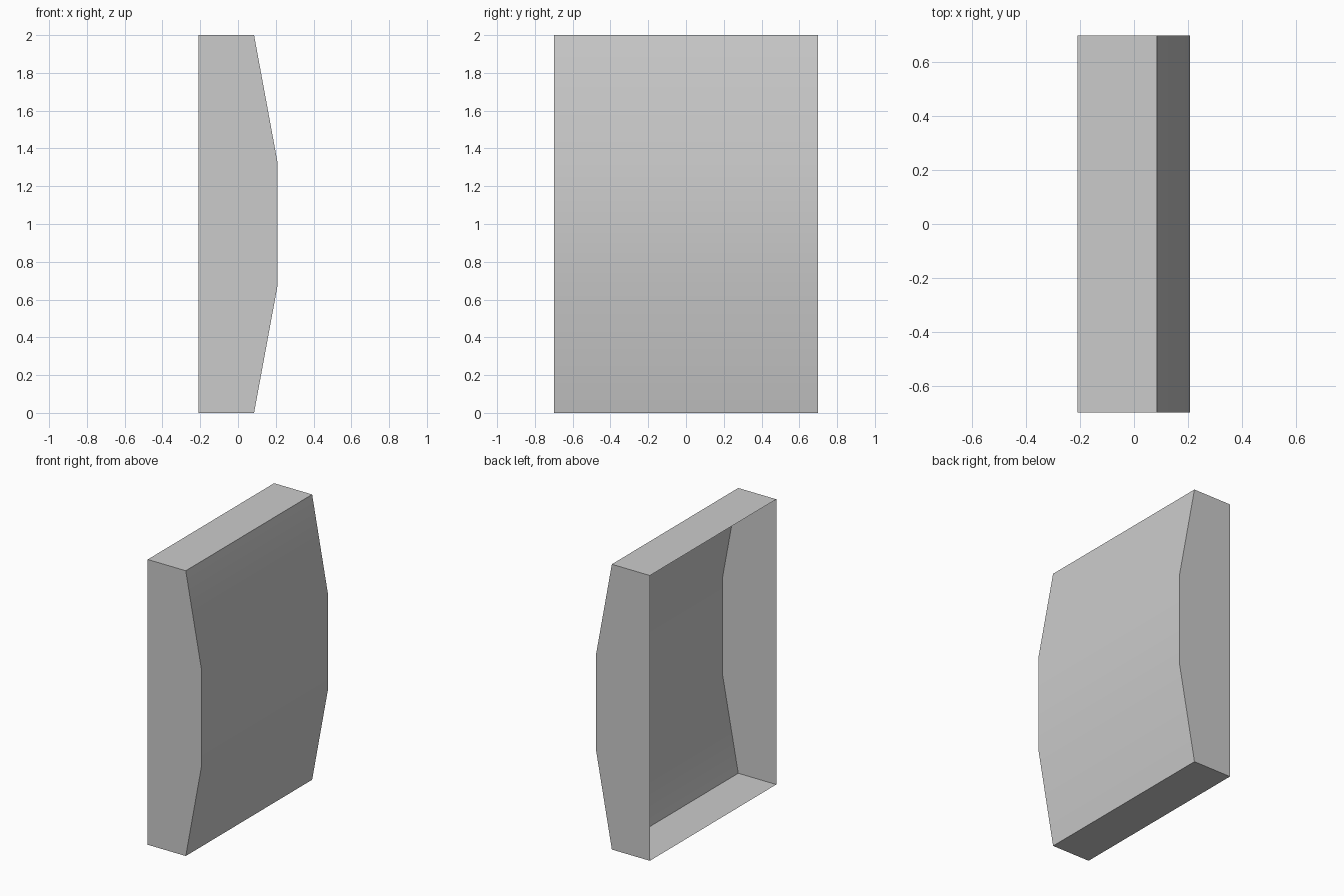
import bpy
import bmesh
from mathutils import Vector

if "Cube" in bpy.data.objects:
    bpy.data.objects.remove(bpy.data.objects["Cube"])

HALF_WIDTH = 0.70
# Side profile (x, z), from the open back around the bowed front
PROFILE = [(-0.21, 0), (0.085, 0), (0.208, 0.667),
           (0.208, 1.333), (0.085, 2), (-0.21, 2)]

bm = bmesh.new()

# Side panel, extruded across the width to give the second side and the walls
side = bm.faces.new([bm.verts.new((x, -HALF_WIDTH, z)) for x, z in PROFILE])
ret = bmesh.ops.extrude_face_region(bm, geom=[side], use_keep_orig=True)
moved = [g for g in ret["geom"] if isinstance(g, bmesh.types.BMVert)]
bmesh.ops.translate(bm, verts=moved, vec=Vector((0, 2 * HALF_WIDTH, 0)))
bmesh.ops.recalc_face_normals(bm, faces=bm.faces)

# Open back
back = [f for f in bm.faces if all(v.co.x < -0.2 for v in f.verts)]
bmesh.ops.delete(bm, geom=back, context='FACES_ONLY')

mesh = bpy.data.meshes.new("bowed_shell")
bm.to_mesh(mesh)
bm.free()
shell = bpy.data.objects.new("bowed_shell", mesh)
bpy.context.collection.objects.link(shell)

# Soft bends on the front, crisp outer edges
bpy.context.view_layer.objects.active = shell
shell.select_set(True)
bpy.ops.object.shade_smooth_by_angle(angle=0.52)
